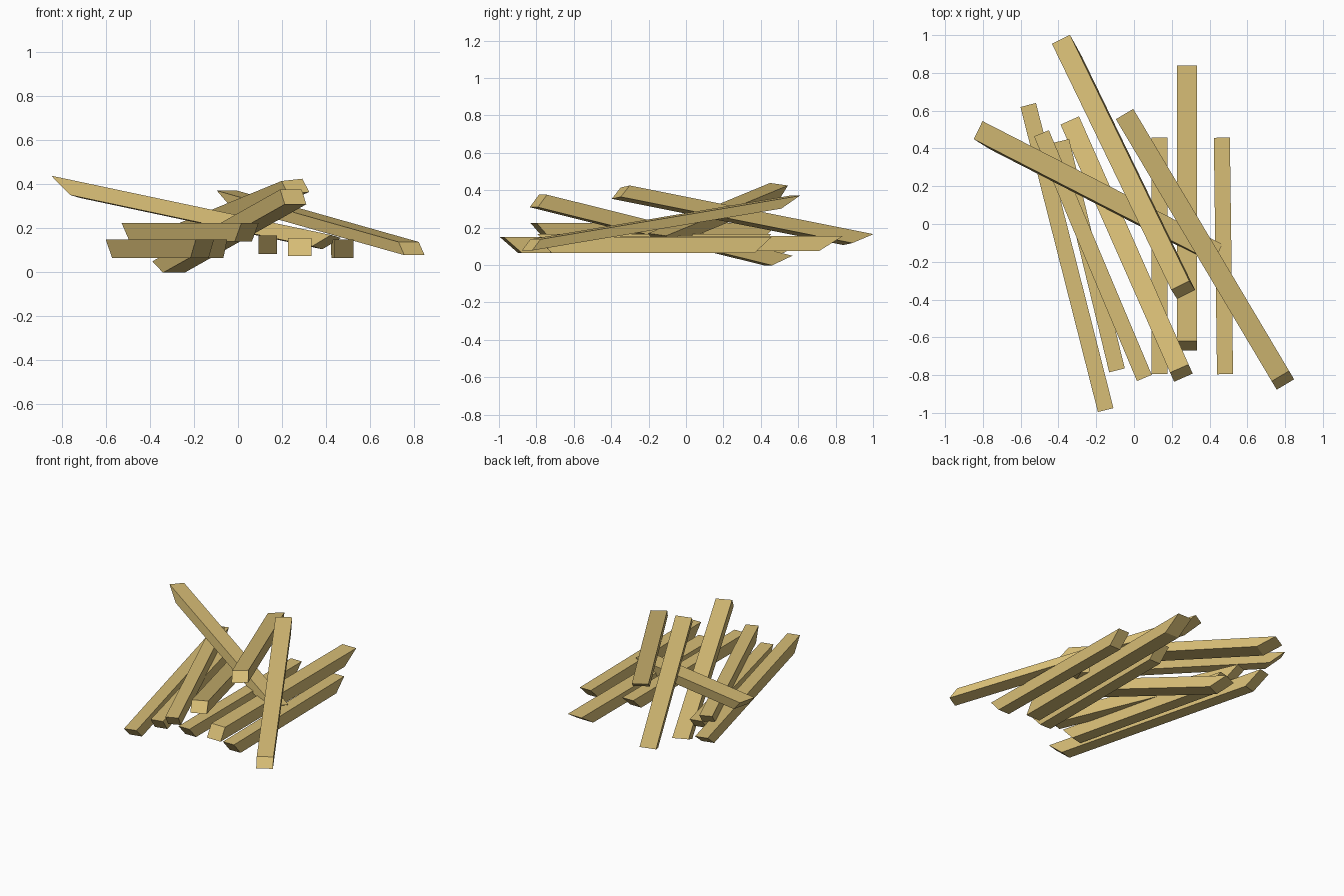
import bpy
from mathutils import Vector

cube = bpy.data.objects.get("Cube")
if cube:
    bpy.data.objects.remove(cube, do_unlink=True)

wood = bpy.data.materials.new("tan_wood")
wood.use_nodes = True
tan = (0.68, 0.51, 0.18, 1)
wood.diffuse_color = tan
wood.node_tree.nodes["Principled BSDF"].inputs["Base Color"].default_value = tan


def plank(name, front, back, width, thick, cut_front, cut_back, roll=0.0):
    """Bar laid between two top-face end centres; cuts slant the ends inward at the bottom."""
    a, b = Vector(front), Vector(back)
    along = (b - a).normalized()
    side = along.cross(Vector((0, 0, 1))).normalized()
    up = side.cross(along)
    side, up = (side + up * roll).normalized(), (up - side * roll).normalized()
    verts = []
    for end, cut in ((a, along * cut_front), (b, -along * cut_back)):
        for s in (-width / 2, width / 2):
            verts += [end + side * s, end + side * s + cut - up * thick]
    # vertex order per end: left top, left bottom, right top, right bottom
    faces = [(0, 2, 6, 4), (1, 5, 7, 3), (0, 4, 5, 1),
             (2, 3, 7, 6), (0, 1, 3, 2), (4, 6, 7, 5)]
    mesh = bpy.data.meshes.new(name)
    mesh.from_pydata(verts, [], faces)
    mesh.materials.append(wood)
    obj = bpy.data.objects.new(name, mesh)
    bpy.context.collection.objects.link(obj)


# Lower planks, lying level with both ends undercut
NARROW = 0.085
plank("long_left_plank", (-0.15, -0.985, 0.15), (-0.56, 0.63, 0.15), NARROW, 0.085, 0.1, 0.12)
plank("short_left_plank", (-0.09, -0.775, 0.15), (-0.385, 0.44, 0.15), NARROW, 0.085, 0.075, 0.09)
plank("crossing_left_plank", (0.055, -0.815, 0.225), (-0.49, 0.48, 0.225), NARROW, 0.085, 0.08, 0.095)
plank("middle_plank", (0.135, -0.795, 0.167), (0.135, 0.457, 0.167), NARROW, 0.083, 0.075, 0.09)
plank("right_plank", (0.482, -0.795, 0.15), (0.465, 0.457, 0.15), NARROW, 0.085, 0.075, 0.09)

# Wide planks with parallel slanted ends
WIDE = 0.107
plank("wide_level_plank", (0.28, -0.62, 0.156), (0.28, 0.84, 0.156), WIDE, 0.082, -0.05, 0.13)
plank("top_leaning_plank", (0.245, -0.325, 0.42), (-0.387, 0.978, 0.16), WIDE, 0.07, -0.045, 0.118, 0.1)
plank("front_leaning_plank", (0.24, -0.765, 0.376), (-0.34, 0.548, 0.05), WIDE, 0.077, -0.037, 0.105)
plank("right_leaning_plank", (0.775, -0.805, 0.138), (-0.05, 0.582, 0.371), WIDE, 0.052, -0.06, 0.125)

# Raised cross plank
plank("cross_plank", (0.445, -0.155, 0.163), (-0.825, 0.497, 0.432), WIDE, 0.068, 0.08, 0.115, -0.13)
